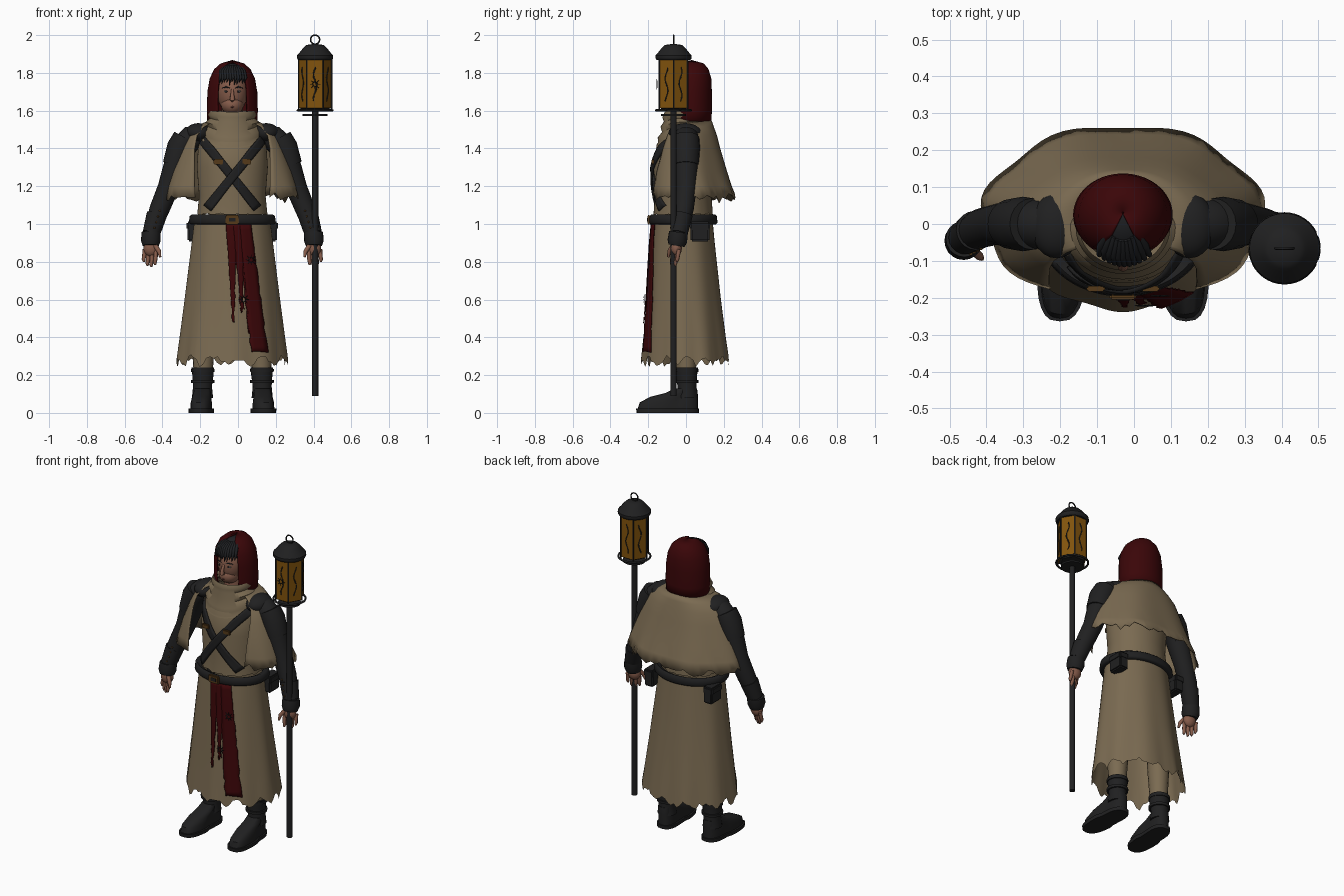
import bpy, bmesh, math, random
from mathutils import Vector

random.seed(4)
cube = bpy.data.objects.get("Cube")
if cube:
    bpy.data.objects.remove(cube)
AXIS = -0.03  # the body's midline


def mat(name, r, g, b):
    m = bpy.data.materials.new(name)
    m.use_nodes = True
    m.diffuse_color = (r, g, b, 1)
    bsdf = m.node_tree.nodes["Principled BSDF"]
    bsdf.inputs["Base Color"].default_value = (r, g, b, 1)
    bsdf.inputs["Roughness"].default_value = 0.9
    return m


CLOTH = mat("tan cloth", .195, .145, .083)
LEATHER = mat("dark leather", .0145, .0145, .015)
RED = mat("deep red cloth", .043, .0018, .0025)
AMBER = mat("amber glass", .225, .088, .004)
SKIN = mat("skin", .24, .108, .07)
BRONZE = mat("bronze", .09, .042, .01)
HAIR = mat("black hair", .013, .014, .016)
EYE = mat("pale eye", .25, .23, .21)
LIP = mat("lip", .13, .045, .035)


def finish(name, bm, m, mirror=False, thick=0, angle=40):
    bmesh.ops.remove_doubles(bm, verts=bm.verts, dist=1e-5)
    bmesh.ops.recalc_face_normals(bm, faces=bm.faces)
    me = bpy.data.meshes.new(name)
    bm.to_mesh(me)
    bm.free()
    me.materials.append(m)
    ob = bpy.data.objects.new(name, me)
    ob.location.x = AXIS
    bpy.context.collection.objects.link(ob)
    if mirror:
        ob.modifiers.new("mirror", 'MIRROR').use_mirror_merge = False
    if thick:
        ob.modifiers.new("thickness", 'SOLIDIFY').thickness = thick
    bpy.ops.object.select_all(action='DESELECT')
    ob.select_set(True)
    bpy.context.view_layer.objects.active = ob
    bpy.ops.object.shade_smooth_by_angle(angle=math.radians(angle))


def skin_rows(bm, rows, closed=False):
    for a, b in zip(rows, rows[1:]):
        for i in range(len(a) if closed else len(a) - 1):
            j = (i + 1) % len(a)
            bm.faces.new((a[i], a[j], b[j], b[i]))
    if closed:
        bm.faces.new(rows[0])
        bm.faces.new(rows[-1])


def shell(name, rings, m, n=72, fold=0, waves=9, jag=0, droop=0, thick=0):
    """Rings (z, rx, ry, centre y, half opening at the front in degrees)."""
    bm = bmesh.new()
    rows = []
    for k, (z, rx, ry, cy, gap) in enumerate(rings):
        t, row, g = k / (len(rings) - 1), [], math.radians(gap)
        for i in range(n + 1):
            a = g + i / n * (2 * math.pi - 2 * g)
            f = 1 + fold * t * math.cos(waves * a)
            zz = z - droop * t * max(0, math.cos(a)) ** 2
            if jag and k == len(rings) - 1 and 0 < i < n:
                zz += jag * (.45 * math.sin(13 * a) + random.uniform(-.5, .5))
            row.append(bm.verts.new((rx * f * math.sin(a), cy - ry * f * math.cos(a), zz)))
        rows.append(row)
    skin_rows(bm, rows)
    finish(name, bm, m, thick=thick, angle=60)


def tube(name, pts, m, n=14, mirror=False, angle=50):
    """Capped tube through points (x, y, z, radius)."""
    bm, rows = bmesh.new(), []
    P = [Vector(p[:3]) for p in pts]
    for k, p in enumerate(P):
        d = (P[min(k + 1, len(P) - 1)] - P[max(k - 1, 0)]).normalized()
        side = d.cross(Vector((0, 1, 0)) if abs(d.y) < .9 else Vector((0, 0, 1))).normalized()
        up, r = side.cross(d), pts[k][3]
        rows.append([bm.verts.new(p + r * (math.cos(a) * side + math.sin(a) * up))
                     for a in (2 * math.pi * i / n for i in range(n))])
    skin_rows(bm, rows, True)
    finish(name, bm, m, mirror, angle=angle)


def ball(name, c, s, m, mirror=False):
    bm = bmesh.new()
    bmesh.ops.create_uvsphere(bm, u_segments=24, v_segments=14, radius=1)
    bmesh.ops.scale(bm, vec=s, verts=bm.verts)
    bmesh.ops.translate(bm, vec=c, verts=bm.verts)
    finish(name, bm, m, mirror)


def box(name, c, s, m, mirror=False, bevel=.008):
    bm = bmesh.new()
    bmesh.ops.create_cube(bm, size=1)
    bmesh.ops.scale(bm, vec=s, verts=bm.verts)
    bmesh.ops.translate(bm, vec=c, verts=bm.verts)
    bmesh.ops.bevel(bm, geom=bm.edges[:], offset=bevel, segments=2, affect='EDGES')
    finish(name, bm, m, mirror)


def front_y(rings, x, z):
    for a, b in zip(rings, rings[1:]):
        if b[0] <= z <= a[0]:
            t = (a[0] - z) / (a[0] - b[0])
            rx, ry, cy = (a[i] + t * (b[i] - a[i]) for i in (1, 2, 3))
            return cy - ry * math.sqrt(max(0, 1 - (x / rx) ** 2))
    return rings[0][3] - rings[0][2]


def strip(name, rings, a, b, w0, w1, m, off=.012, thick=.008, ragged=0):
    """Band hugging the front of a shell, from (x, z) a to b."""
    bm, rows, n = bmesh.new(), [], 22
    d = (Vector(b) - Vector(a)).normalized()
    for k in range(n + 1):
        t = k / n
        c, w, row = Vector(a).lerp(Vector(b), t), w0 + t * (w1 - w0), []
        for s in (-.5, -.25, 0, .25, .5):
            q = s * w + (random.uniform(-1, 1) * ragged * t if abs(s) == .5 else 0)
            x, z = c.x - d.y * q, c.y + d.x * q
            if k == n:
                z += random.uniform(-3, 3) * ragged
            row.append(bm.verts.new((x, front_y(rings, x, z) - off, z)))
        rows.append(row)
    skin_rows(bm, rows)
    finish(name, bm, m, thick=thick)


def ring(name, c, R, r, upright=False):
    pts = []
    for i in range(41):
        u, v = R * math.cos(i * math.pi / 20), R * math.sin(i * math.pi / 20)
        pts.append((c[0] + u, c[1], c[2] + v, r) if upright else (c[0] + u, c[1] + v, c[2], r))
    tube(name, pts, LEATHER, 8)


def rosette(name, c):
    """Small pierced ornament: a ring with eight short rays."""
    ring(name + "_ring", c, .012, .002, True)
    for i in range(8):
        u, v = math.cos(i * math.pi / 4), math.sin(i * math.pi / 4)
        tube(name + "_ray", [(c[0] + R * u, c[1], c[2] + R * v, r) for R, r in ((.012, .003), (.028, .001))],
             LEATHER, 6)


# Robe: skirt, torso, cape and cowl
SKIRT = [(1.03, .2, .155, -.015, 0), (.9, .215, .168, -.015, 0), (.6, .252, .195, -.008, 0),
         (.4, .277, .218, -.004, 0), (.275, .292, .232, -.002, 0)]
TORSO = [(1.56, .1, .09, 0, 0), (1.5, .15, .11, 0, 0), (1.42, .18, .145, -.01, 0),
         (1.3, .188, .155, -.015, 0), (1.15, .176, .15, -.015, 0), (1.05, .186, .157, -.015, 0)]
shell("robe_skirt", SKIRT, CLOTH, 90, fold=.022, jag=.035)
shell("robe_torso", TORSO, CLOTH, jag=.012)
shell("shoulder_cape", [(1.55, .12, .115, .02, 50), (1.515, .2, .138, .01, 50), (1.47, .25, .158, .007, 48),
      (1.4, .285, .178, .006, 44), (1.28, .335, .21, .011, 37), (1.2, .362, .23, .018, 34),
      (1.14, .38, .243, .024, 32)], CLOTH, 60, fold=.03, waves=7, jag=.03, thick=.005)
shell("cowl", [(1.585, .105, .09, -.01, 0), (1.6, .118, .102, -.01, 0), (1.578, .128, .115, -.01, 0),
      (1.56, .118, .107, -.01, 0), (1.54, .142, .125, -.01, 0), (1.518, .133, .117, -.01, 0),
      (1.495, .163, .14, -.01, 0), (1.475, .158, .137, -.01, 0), (1.45, .175, .15, -.01, 0)], CLOTH, droop=.05)

# Hood, head and hair
shell("hood", [(1.525, .132, .11, .024, 30), (1.6, .135, .113, .024, 36), (1.7, .132, .115, .022, 37),
      (1.77, .12, .112, .022, 37), (1.82, .096, .095, .024, 35), (1.85, .062, .066, .028, 28),
      (1.867, .004, .004, .03, 10)], RED, 48, thick=.012)
ball("head", (0, -.012, 1.7), (.081, .093, .12), SKIN)
ball("jaw", (0, -.04, 1.632), (.06, .066, .055), SKIN)
tube("neck", [(0, 0, 1.48, .06), (0, 0, 1.65, .055)], SKIN)
tube("nose", [(0, -.1, 1.712, .006), (0, -.114, 1.682, .01), (0, -.116, 1.66, .014), (0, -.1, 1.652, .007)], SKIN)
ball("ears", (.08, -.015, 1.69), (.012, .02, .03), SKIN, True)
ball("eyes", (.031, -.091, 1.702), (.014, .008, .006), EYE, True)
ball("pupils", (.031, -.097, 1.702), (.0055, .004, .0055), HAIR, True)
tube("eyebrows", [(.014, -.102, 1.72, .002), (.033, -.098, 1.726, .004), (.055, -.084, 1.72, .002)], HAIR, 8, True)
tube("mouth", [(-.024, -.094, 1.618, .002), (0, -.103, 1.62, .005), (.024, -.094, 1.618, .002)], LIP, 8)
ball("hair_cap", (0, .008, 1.768), (.092, .092, .082), HAIR)
for i in range(11):
    x = (i - 5) * .0135
    back = 6 * x * x
    tube("hair_strand", [(x * .6, -.045 + back, 1.838, .006), (x * .9, -.088 + back, 1.81, .011),
         (x + .004, -.11 + back, 1.775, .008), (x - .003, -.11 + back, 1.74 + random.uniform(-.01, .014), .001)],
         HAIR, 8)

# Sleeves, shoulder guards and bracers
tube("sleeve", [(.16, 0, 1.465, .05), (.215, 0, 1.455, .068), (.265, 0, 1.405, .07), (.305, 0, 1.29, .064),
     (.34, 0, 1.19, .056), (.385, -.012, 1.08, .053), (.418, -.03, .99, .045), (.43, -.04, .93, .04)],
     LEATHER, 20, True)
ball("shoulder_guard", (.18, -.005, 1.482), (.07, .088, .052), LEATHER, True)
tube("upper_arm_guard", [(.245, 0, 1.455, .07), (.272, 0, 1.405, .074), (.302, 0, 1.31, .068)], LEATHER, 20, True)
tube("bracer", [(.4, -.018, 1.05, .054), (.42, -.032, .98, .049), (.43, -.038, .95, .045)], LEATHER, 20, True)
tube("cuff", [(.43, -.04, .955, .05), (.432, -.046, .91, .052), (.432, -.05, .885, .043)], LEATHER, 20, True)
for k in range(4):
    ball("bracer_stud", (.385 + k * .009, -.066 - k * .005, 1.07 - k * .03), (.005, .005, .005), BRONZE, True)

# Hands, with the fingers fanned
ball("palm", (.43, -.052, .872), (.04, .03, .045), SKIN, True)
for k in range(4):
    x, y, drop = .402 + k * .02, -.066 + k * .01, (.004, .014, .008, -.012)[k]
    tube("finger", [(x + .003, y, .865, .0115), (x + .004, y - .006, .825 - drop, .011),
         (x + .008, y - .01, .8 - drop, .01), (x + .006, y - .012, .787 - drop, .005)], SKIN, 8, True)
tube("thumb", [(.408, -.07, .885, .013), (.388, -.088, .855, .0115), (.382, -.094, .825, .006)], SKIN, 8, True)

# Crossed chest straps with buckles
for s in (1, -1):
    strip("chest_strap", TORSO, (s * .165, 1.45), (s * -.135, 1.085), .046, .046, LEATHER, .016 + .004 * s, .012)
    box("strap_buckle", (s * .074, front_y(TORSO, .074, 1.33) - .022, 1.33), (.05, .014, .028), BRONZE, bevel=.004)

# Belt, buckle and pouches
shell("belt", [(1.04, .19, .15, -.015, 0), (1.05, .214, .17, -.015, 0), (1.042, .226, .178, -.015, 0),
      (1.008, .23, .182, -.015, 0), (.998, .222, .174, -.015, 0), (1.0, .195, .15, -.015, 0)], LEATHER)
box("belt_buckle", (0, -.197, 1.022), (.072, .016, .05), BRONZE, bevel=.005)
box("belt_buckle_inset", (0, -.203, 1.022), (.042, .008, .026), LEATHER, bevel=.003)
box("pouch", (.207, .075, .958), (.06, .1, .1), LEATHER, True)
box("pouch_flap", (.209, .075, .99), (.066, .106, .045), LEATHER, True)

# Torn red sash
strip("sash_top", SKIRT, (.03, 1.0), (.048, .78), .125, .115, RED, .011, .004, .003)
strip("sash_long", SKIRT, (.07, 1.0), (.142, .32), .06, .088, RED, .016, .004, .007)
strip("sash_short", SKIRT, (-.005, 1.0), (.005, .48), .06, .008, RED, .012, .004, .004)
strip("sash_middle", SKIRT, (.03, 1.0), (.052, .54), .05, .018, RED, .014, .004, .005)
strip("sash_sliver", SKIRT, (.055, .98), (.092, .43), .045, .014, RED, .013, .004, .004)
for x, z in ((.1, .81), (.06, .6)):
    rosette("sash_rosette", (x, front_y(SKIRT, x, z) - .024, z))

# Legs and boots
tube("trouser_leg", [(.15, 0, .75, .08), (.152, 0, .4, .062), (.155, 0, .2, .05)], CLOTH, 18, True)
tube("boot_shaft", [(.158, .005, .08, .056), (.158, .005, .14, .05), (.156, .003, .2, .056), (.156, .003, .24, .06)],
     LEATHER, 20, True)
for z in (.165, .225):
    tube("boot_strap", [(.157, .003, z - .008, .062), (.157, .003, z + .008, .063)], LEATHER, 20, True)


def footprint(name, levels):
    """Rounded foot outline stacked at (z, width, toe y, heel y)."""
    bm, rows = bmesh.new(), []
    for z, w, toe, heel in levels:
        mid, half, row = (toe + heel) / 2, (heel - toe) / 2, []
        for i in range(28):
            a = 2 * math.pi * i / 28
            y = mid - half * math.cos(a)
            waist = 1 - .18 * max(0, -math.cos(a * 2)) * (1 if y > mid else .3)
            x = w * waist * math.copysign(abs(math.sin(a)) ** .7, math.sin(a))
            row.append(bm.verts.new((.158 + x - y * .05, y, z)))
        rows.append(row)
    skin_rows(bm, rows, True)
    finish(name, bm, LEATHER, True)


footprint("boot_sole", [(0, .072, -.262, .068), (.022, .073, -.264, .07)])
footprint("boot_foot", [(.022, .062, -.256, .064), (.055, .06, -.245, .064), (.085, .054, -.19, .063),
                        (.105, .05, -.11, .062), (.13, .045, -.06, .058)])

# Staff and lantern
LX, LY = .438, -.066


def turned(name, profile, m, n=32):
    tube(name, [(LX, LY, z, r) for z, r in profile], m, n, angle=35)


turned("staff", [(.09, .017), (1.62, .017)], LEATHER, 12)
turned("lantern_foot", [(1.572, .066), (1.582, .066)], LEATHER)
turned("lantern_base", [(1.605, .07), (1.617, .084)], LEATHER, 6)
turned("lantern_glass", [(1.615, .087), (1.872, .087)], AMBER, 6)
turned("lantern_cap", [(1.868, .088), (1.873, .093), (1.88, .096), (1.893, .095), (1.905, .084), (1.93, .064),
                       (1.938, .056), (1.948, .045), (1.952, .015)], LEATHER)
ring("lantern_rail", (LX, LY, 1.602), .092, .006)
ring("lantern_hanger", (LX, LY, 1.976), .024, .004, True)
rosette("lantern_rosette", (LX, -.154, 1.74))
for i in range(6):
    a = i * math.pi / 3
    c, s = math.cos(a), math.sin(a)
    tube("lantern_bar", [(LX + .087 * c, LY + .087 * s, z, .0045) for z in (1.6, 1.875)], LEATHER, 6)
    # Winding vine on each pane
    c, s = math.cos(a + math.pi / 6), math.sin(a + math.pi / 6)
    tube("lantern_vine", [(LX + .0755 * c - w * s, LY + .0755 * s + w * c, 1.65 + k * .018, .0025 + .0015 * (k % 2))
         for k, w in ((k, .009 * math.sin(k * .9 + i)) for k in range(11))], LEATHER, 6)
